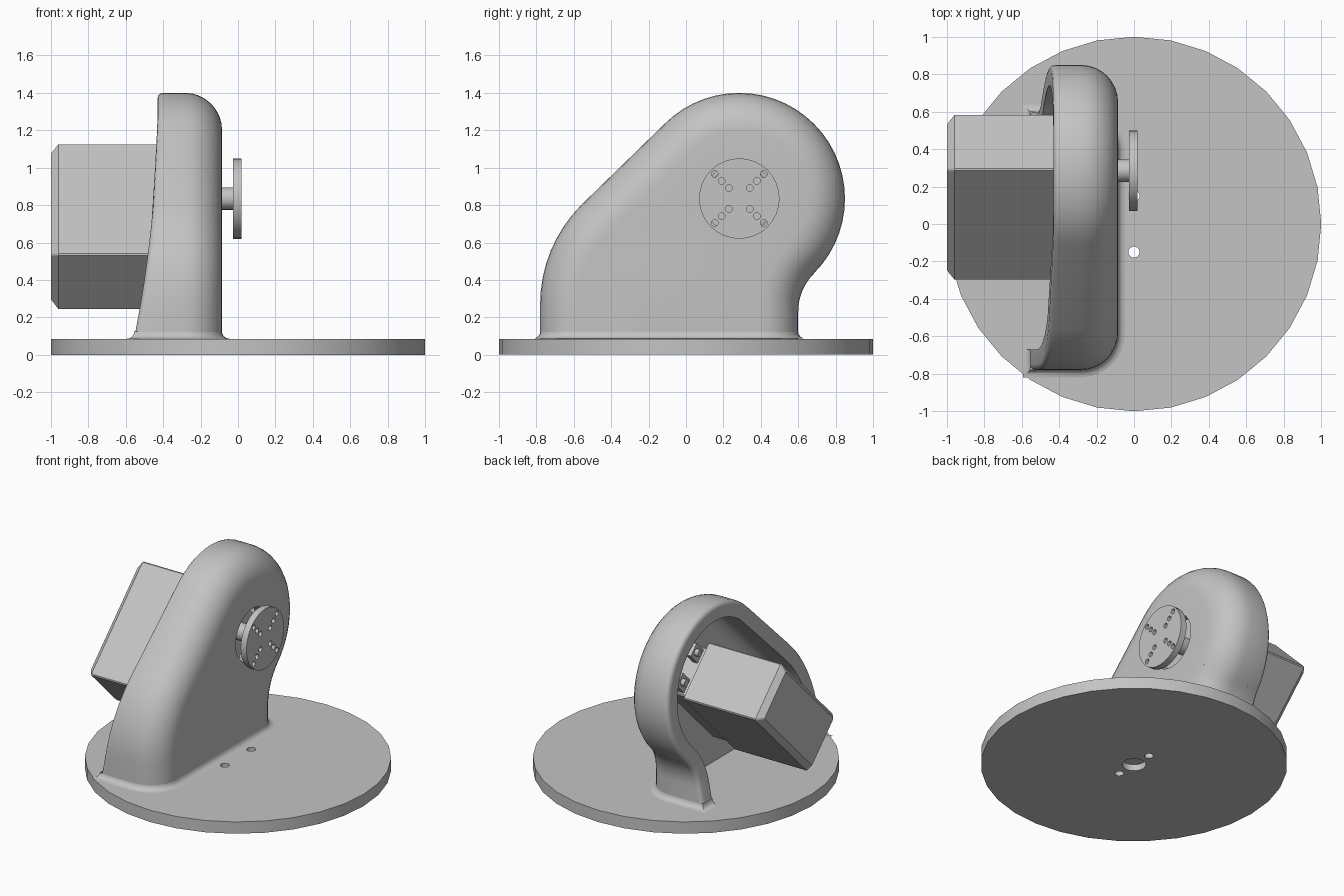
import bpy, bmesh
from math import sin, cos, pi, radians
from mathutils import Matrix, Vector

if "Cube" in bpy.data.objects:
    bpy.data.objects.remove(bpy.data.objects["Cube"], do_unlink=True)

grey = bpy.data.materials.new("plain_grey")
GREY = (0.55, 0.55, 0.55, 1)
grey.use_nodes = True
grey.diffuse_color = GREY
grey.node_tree.nodes["Principled BSDF"].inputs["Base Color"].default_value = GREY

AXIS_Y, AXIS_Z = 0.285, 0.835      # output shaft axis
BASE_TOP = 0.085


def activate(ob):
    bpy.ops.object.select_all(action='DESELECT')
    ob.select_set(True)
    bpy.context.view_layer.objects.active = ob


def finish(name, bm):
    bmesh.ops.recalc_face_normals(bm, faces=bm.faces)
    me = bpy.data.meshes.new(name)
    bm.to_mesh(me)
    bm.free()
    me.materials.append(grey)
    ob = bpy.data.objects.new(name, me)
    bpy.context.collection.objects.link(ob)
    return ob


def smooth(ob):
    activate(ob)
    bpy.ops.object.shade_smooth_by_angle(angle=radians(35))


def add_loft(bm, rings, caps=True, closed=True):
    """Skin a list of equal-length point rings."""
    vs = [[bm.verts.new(p) for p in r] for r in rings]
    n = len(rings[0])
    for a, b in zip(vs, vs[1:]):
        for i in range(n if closed else n - 1):
            j = (i + 1) % n
            bm.faces.new((a[i], a[j], b[j], b[i]))
    if caps:
        bm.faces.new(vs[0])
        bm.faces.new(vs[-1])


def cylinders(name, specs, axis, segments=32):
    """Cylinders in one mesh; each spec is (centre, radius, length)."""
    bm = bmesh.new()
    turn = Vector((0, 0, 1)).rotation_difference(Vector(axis)).to_matrix().to_4x4()
    for centre, radius, length in specs:
        bmesh.ops.create_cone(bm, cap_ends=True, segments=segments, radius1=radius,
                              radius2=radius, depth=length,
                              matrix=Matrix.Translation(centre) @ turn)
    return finish(name, bm)


def cut(ob, cutter):
    cutter.hide_render = True
    mod = ob.modifiers.new("cut", 'BOOLEAN')
    mod.operation = 'DIFFERENCE'
    mod.solver = 'EXACT'
    mod.object = cutter
    activate(ob)
    bpy.ops.object.modifier_apply(modifier=mod.name)
    bpy.data.objects.remove(cutter, do_unlink=True)


def arc(cy, cz, r, start, end, steps):
    angles = [radians(start + (end - start) * i / steps) for i in range(steps + 1)]
    return [(cy + r * cos(a), cz + r * sin(a)) for a in angles]


# Round base with a blind centre bore and two through holes
base = cylinders("base_disc", [((0, 0, BASE_TOP / 2), 1, BASE_TOP)], (0, 0, 1))
cut(base, cylinders("bore_cutter", [((0, 0, 0), 0.078, 0.09)], (0, 0, 1), 24))
cut(base, cylinders("hole_cutter", [((0, s * 0.15, 0), 0.03, 0.4) for s in (-1, 1)],
                    (0, 0, 1), 16))
smooth(base)


# Hollow housing, open on the motor side
def outline(d, foot):
    """Side profile moved inward by d."""
    return ([(-0.78 + d, foot)]
            + arc(-0.03, 0.27, 0.75 - d, 180, 135, 8)
            + arc(AXIS_Y, AXIS_Z, 0.565 - d, 135, -45, 28)
            + arc(0.89, 0.23, 0.29 + d, 135, 180, 8)
            + [(0.6 - d, foot)])


def rim_x(z):
    return -0.43 - 0.078 * max(0, 1.35 - z) ** 2


def section(d, x, foot, on_rim=False):
    return [(x + (rim_x(z) if on_rim else 0), y, z) for y, z in outline(d, foot)]


WALL, ROUND = 0.11, 0.2
INNER_ROUND = ROUND - WALL
OUT, IN = 0.06, 0.075
rings = []
for k in range(9):
    t = pi / 2 * k / 8
    rings.append(section(ROUND * (1 - sin(t)), -0.285 + ROUND * cos(t), OUT))
for k in range(4):
    t = pi / 2 * k / 3
    rings.append(section(0.03 * (1 - cos(t)), 0.03 * (1 - sin(t)), OUT, True))
rings.append(section(WALL, 0, IN, True))
for k in range(7):
    t = pi / 2 * k / 6
    rings.append(section(WALL + INNER_ROUND * (1 - cos(t)),
                         -0.275 + INNER_ROUND * sin(t), IN))
bm = bmesh.new()
add_loft(bm, rings)
housing = finish("housing", bm)
cut(housing, cylinders("shaft_cutter", [((-0.13, AXIS_Y, AXIS_Z), 0.19, 0.2)], (1, 0, 0)))
smooth(housing)


# Small fillet where the housing meets the base
def foot_loop(out, z):
    back = rim_x(BASE_TOP)
    pts = [(back - out, -0.78 + WALL, z), (back - out, -0.78 - out, z)]
    for cy, a0 in ((-0.58, -90), (0.4, 0)):
        pts += [(x, y, z) for x, y in arc(-0.285, cy, ROUND + out, a0, a0 + 90, 8)]
    return pts + [(back - out, 0.6 + out, z), (back - out, 0.6 - WALL, z)]


bm = bmesh.new()
add_loft(bm, [foot_loop(0.04 * (1 - sin(t)) - 0.001, BASE_TOP + 0.04 * (1 - cos(t)) + 0.001)
              for t in [pi / 2 * k / 4 for k in range(5)]], caps=False, closed=False)
smooth(finish("foot_fillet", bm))

# Motor block, tilted 45 degrees, with its long axis u through the shaft
MOTOR_Y, MOTOR_Z = 0.1425, 0.685


def tilted(x, u, v):
    r = 0.5 ** 0.5
    return (x, MOTOR_Y + (u - v) * r, MOTOR_Z + (u + v) * r)


def block(x, u, v, hu, hv, c):
    """Tilted rectangle with corners clipped by c."""
    pts = [(hu, c - hv), (hu, hv - c), (hu - c, hv), (c - hu, hv),
           (-hu, hv - c), (-hu, c - hv), (c - hu, -hv), (hu - c, -hv)]
    return [tilted(x, u + a, v + b) for a, b in pts]


bm = bmesh.new()
add_loft(bm, [block(x, 0, 0, 0.42 - i, 0.209 - i, 0.008)
              for x, i in ((-0.39, 0), (-0.96, 0), (-1, 0.036))])
finish("motor_body", bm)

bm = bmesh.new()
add_loft(bm, [block(x, 0, 0, 0.38, 0.18, 0.01) for x in (-0.395, -0.22)])
finish("motor_neck", bm)

# Mounting ears and their bolts
bm = bmesh.new()
bolts = []
for su in (-1, 1):
    for sv in (-1, 1):
        add_loft(bm, [block(x, su * 0.42, sv * 0.11, 0.07, 0.05, 0.005)
                      for x in (-0.35, -0.31)])
        bolts.append((tilted(-0.28, su * 0.45, sv * 0.11), 0.025, 0.2))
finish("motor_ears", bm)
smooth(cylinders("motor_bolts", bolts, (1, 0, 0), 12))

# Output shaft and drilled hub disc
smooth(cylinders("output_shaft", [((-0.125, AXIS_Y, AXIS_Z), 0.06, 0.2)], (1, 0, 0), 24))
hub = cylinders("hub_disc", [((-0.005, AXIS_Y, AXIS_Z), 0.215, 0.046)], (1, 0, 0))
cut(hub, cylinders("hub_cutter", [((0, AXIS_Y + sy * o, AXIS_Z + sz * o), 0.018, 0.2)
                                  for sy in (-1, 1) for sz in (-1, 1)
                                  for o in (0.056, 0.094, 0.131)], (1, 0, 0), 12))
smooth(hub)
